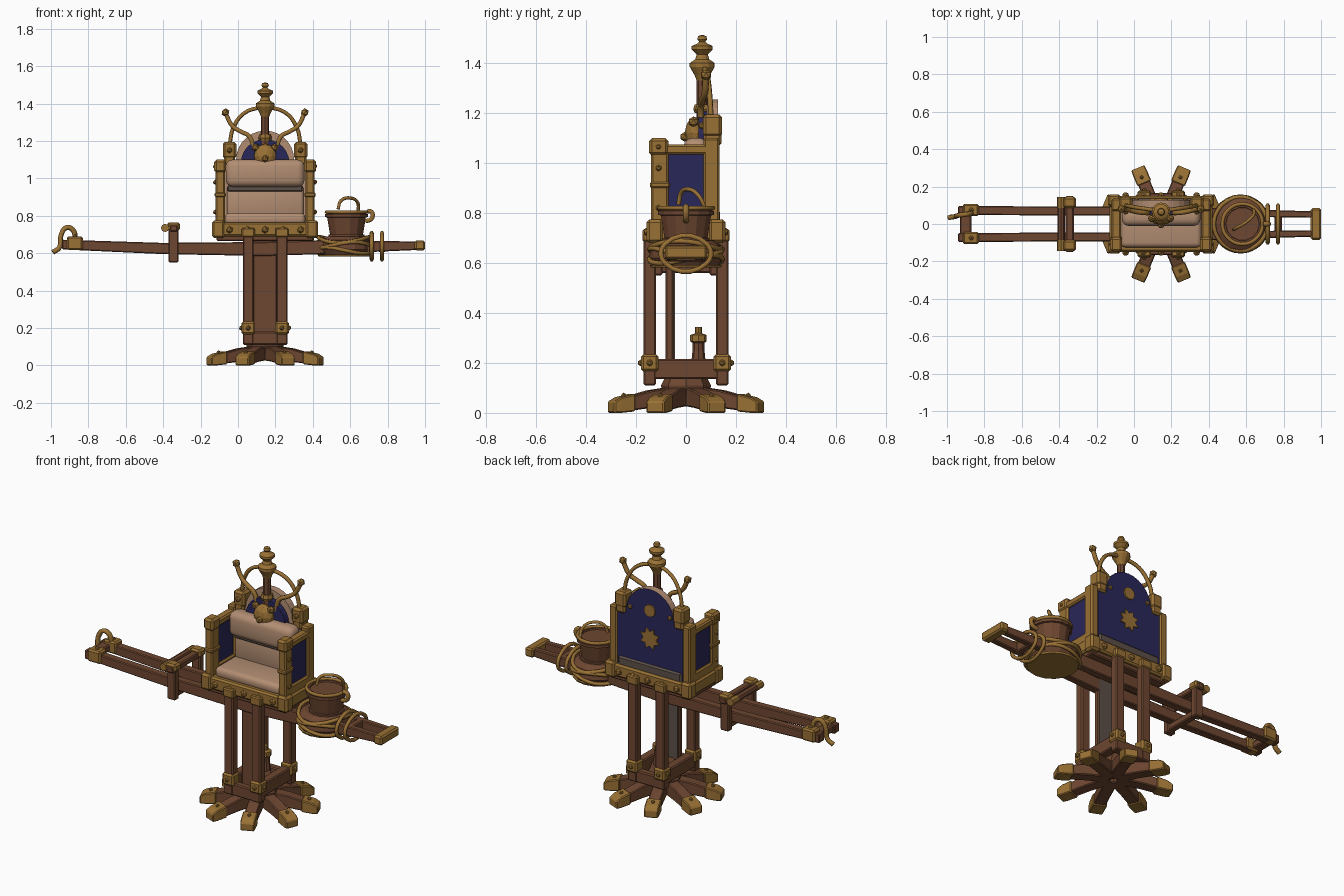
import bpy, bmesh
from math import sin, cos, pi, radians
from mathutils import Vector, Matrix

if "Cube" in bpy.data.objects:
    bpy.data.objects.remove(bpy.data.objects["Cube"])

def material(name, r, g, b):
    m = bpy.data.materials.new(name)
    m.use_nodes = True
    m.diffuse_color = (r, g, b, 1)
    m.node_tree.nodes["Principled BSDF"].inputs["Base Color"].default_value = (r, g, b, 1)
    return m

GOLD = material("aged gold", .32, .165, .035)
WOOD = material("brown wood", .155, .062, .03)
BEIGE = material("beige cushion", .45, .27, .17)
BLUE = material("navy cloth", .022, .02, .1)
GREY = material("grey brown", .11, .08, .065)
CX = .145          # centre of the chair and column
BX = .58           # centre of the bucket

def finish(name, bm, *mats, smooth=False, bevel=0, segments=1):
    bmesh.ops.recalc_face_normals(bm, faces=bm.faces)
    me = bpy.data.meshes.new(name)
    bm.to_mesh(me)
    bm.free()
    for m in mats:
        me.materials.append(m)
    ob = bpy.data.objects.new(name, me)
    bpy.context.collection.objects.link(ob)
    if bevel:
        mod = ob.modifiers.new("bevel", 'BEVEL')
        mod.width, mod.segments = bevel, segments
    if smooth:
        for p in me.polygons:
            p.use_smooth = True
    return ob

def box(name, x, y, z, mat, bevel=.006, **kw):
    """Box from three (low, high) ranges."""
    bm = bmesh.new()
    bmesh.ops.create_cube(bm, size=1)
    for v in bm.verts:
        v.co = [r[0] + (c + .5) * (r[1] - r[0]) for c, r in zip(v.co, (x, y, z))]
    return finish(name, bm, mat, bevel=bevel, **kw)

def lathe(name, profile, at, mat, sides=12, smooth=False, axis='Z'):
    """Turned shape from (radius, height) points."""
    bm = bmesh.new()
    rings = [[bm.verts.new((r * cos(2 * pi * i / sides), r * sin(2 * pi * i / sides), h))
              for i in range(sides)] for r, h in profile]
    for a, b in zip(rings, rings[1:]):
        for i in range(sides):
            j = (i + 1) % sides
            bm.faces.new((a[i], a[j], b[j], b[i]))
    bm.faces.new(rings[0][::-1])
    bm.faces.new(rings[-1])
    turn = {'Z': Matrix(), 'Y': Matrix.Rotation(radians(90), 4, 'X'),
            'X': Matrix.Rotation(radians(90), 4, 'Y')}[axis]
    bm.transform(Matrix.Translation(at) @ turn)
    return finish(name, bm, mat, smooth=smooth)

def loft(name, sections, mat, turn=0, at=(0, 0, 0)):
    """Beam along x from sections (x, y, half width, z low, z high)."""
    bm = bmesh.new()
    rings = [[bm.verts.new(p) for p in ((x, y - w, lo), (x, y + w, lo), (x, y + w, hi), (x, y - w, hi))]
             for x, y, w, lo, hi in sections]
    for a, b in zip(rings, rings[1:]):
        for i in range(4):
            bm.faces.new((a[i], a[(i + 1) % 4], b[(i + 1) % 4], b[i]))
    bm.faces.new(rings[0])
    bm.faces.new(rings[-1])
    bm.transform(Matrix.Translation(at) @ Matrix.Rotation(turn, 4, 'Z'))
    return finish(name, bm, mat, bevel=.005)

def tube(name, points, radius, mat, closed=False):
    cu = bpy.data.curves.new(name, 'CURVE')
    cu.dimensions, cu.bevel_depth, cu.bevel_resolution = '3D', radius, 1
    cu.resolution_u, cu.use_fill_caps = 5, True
    sp = cu.splines.new('BEZIER')
    sp.bezier_points.add(len(points) - 1)
    sp.use_cyclic_u = closed
    for bp, p in zip(sp.bezier_points, points):
        bp.co = p
        bp.handle_left_type = bp.handle_right_type = 'AUTO'
    cu.materials.append(mat)
    ob = bpy.data.objects.new(name, cu)
    bpy.context.collection.objects.link(ob)

def slab(name, outline, y0, y1, *mats, rule=None):
    """Upright plate from an (x, z) outline between two depths."""
    bm = bmesh.new()
    f = bm.faces.new([bm.verts.new((x, y0, z)) for x, z in outline])
    new = bmesh.ops.extrude_face_region(bm, geom=[f])["geom"]
    for v in new:
        if isinstance(v, bmesh.types.BMVert):
            v.co.y = y1
    bmesh.ops.recalc_face_normals(bm, faces=bm.faces)
    for f in bm.faces:
        f.material_index = rule(f.normal) if rule else 0
    return finish(name, bm, *mats)

def arc(x, z, r, a0, a1, n):
    return [(x + r * cos(radians(a0 + (a1 - a0) * i / n)), z + r * sin(radians(a0 + (a1 - a0) * i / n)))
            for i in range(n + 1)]

def stud(name, at, r=.014):
    bm = bmesh.new()
    bmesh.ops.create_icosphere(bm, subdivisions=1, radius=r, matrix=Matrix.Translation(at))
    finish(name, bm, GOLD)

# Eight spread feet and hub
for i in range(8):
    a = radians(22.5 + 45 * i)
    loft("foot_beam", [(.02, 0, .035, .03, .11), (.16, 0, .034, .02, .09), (.29, 0, .034, .004, .055)],
         WOOD, a, (CX, 0, 0))
    loft("foot_cap", [(.235, 0, .04, .006, .076), (.295, 0, .04, 0, .062), (.325, 0, .038, 0, .045)],
         GOLD, a, (CX, 0, 0))
    stud("foot_stud", (CX + .27 * cos(a), .27 * sin(a), .07), .011)
lathe("hub", [(.09, .05), (.1, .11), (.075, .16), (.06, .2)], (CX, 0, 0), WOOD, 8)
lathe("hub_finial", [(.03, .19), (.024, .25), (.024, .28), (.03, .285), (.03, .31), (.012, .32), (.01, .34)],
      (CX, .05, 0), WOOD, 8)
lathe("hub_finial_cap", [(.033, .285), (.033, .312), (.014, .318), (.014, .343)], (CX, .05, 0), GOLD, 8)

# Four column posts with gold collars
for sx in (-1, 1):
    for sy in (-1, 1):
        px, py = CX + sx * .09, sy * .145
        box("column_post", (px - .029, px + .029), (py - .025, py + .025), (.11, .73), WOOD)
        box("post_collar", (px - .037, px + .037), (py - .035, py + .035), (.165, .235), GOLD, .01)
        stud("collar_stud", (px, py + sy * .035, .2))
        stud("collar_stud", (px + sx * .037, py, .2))
        box("post_head", (px - .035, px + .035), (py - .03, py + .03), (.685, .735), GOLD)
    box("lower_tie", (CX + sx * .09 - .027, CX + sx * .09 + .027), (-.13, .13), (.135, .215), WOOD)
for sy in (-1, 1):
    box("cross_tie", (CX - .09, CX + .09), (sy * .145 - .022, sy * .145 + .022), (.11, .18), WOOD)
box("centre_plank", (CX - .065, CX + .065), (-.082, -.05), (.14, .68), WOOD)
box("plank_backing", (CX - .06, CX + .06), (-.05, -.044), (.14, .68), GREY, 0)

# Twin rails of the long beam, with end blocks
for s in (-1, 1):
    loft("rail", [(-.94, s * .072, .024, .62, .672), (-.4, s * .07, .024, .595, .655), (.14, s * .07, .024, .585, .66),
                  (.45, s * .062, .022, .595, .67), (.98, s * .05, .017, .618, .662)], WOOD)
    box("left_end_block", (-.915, -.83), (s * .075 - .033, s * .075 + .033), (.617, .69), GOLD, .009)
    stud("block_stud", (-.87, s * .075, .69))
box("left_cross_bar", (-.93, -.87), (-.08, .08), (.628, .668), WOOD)
box("right_end_block", (.945, 1), (-.085, .085), (.615, .668), GOLD, .009)
box("right_cross_bar", (.75, .79), (-.07, .07), (.605, .665), WOOD)
tube("end_hook", [(-.87, .06, .67), (-.88, .055, .72), (-.915, .05, .737), (-.945, .045, .7),
                  (-.955, .04, .63), (-.99, .035, .605)], .014, GOLD)

# Clamp straddling the beam
for s in (-1, 1):
    box("clamp_upright", (-.372, -.318), (s * .115 - .02, s * .115 + .02), (.55, .76), WOOD)
    box("clamp_cap", (-.378, -.31), (s * .115 - .03, s * .115 + .03), (.72, .765), GOLD, .01)
    lathe("clamp_pin", [(.022, -.03), (.022, .03)], (-.39, s * .115, .735), GOLD, 8, axis='Y')
box("clamp_lower_bar", (-.365, -.325), (-.12, .12), (.56, .6), WOOD)
lathe("clamp_roller", [(.02, -.14), (.02, .14)], (-.39, 0, .735), WOOD, 8, axis='Y')
box("clamp_top_bar", (-.365, -.322), (-.15, .15), (.715, .75), WOOD)

# Seat frame
box("seat_deck", (CX - .26, CX + .26), (-.13, .13), (.665, .72), WOOD)
for s in (-1, 1):
    box("frame_long_rail", (CX - .265, CX + .265), (s * .125 - .025, s * .125 + .025), (.69, .765), GOLD, .01)
    box("frame_side_rail", (CX + s * .25 - .025, CX + s * .25 + .025), (-.13, .13), (.69, .765), GOLD, .01)
    for k in range(-2, 3):
        stud("frame_stud", (CX + k * .095, s * .152, .725), .02)
    for t in (-1, 1):
        box("frame_corner", (CX + s * .25 - .034, CX + s * .25 + .034), (t * .125 - .034, t * .125 + .034),
            (.68, .775), GOLD, .012)
box("seat_cushion", (CX - .215, CX + .215), (-.125, .1), (.75, .815), BEIGE, .025, segments=3, smooth=True)
box("cushion_spill", (CX - .21, CX + .21), (.1, .137), (.75, .815), GREY, .012)

# Side arms with cloth panels
for s in (-1, 1):
    ax = CX + s * .24
    xr = (ax - .025, ax + .025)
    box("arm_front_post", xr, (-.14, -.07), (.73, 1.08), GOLD, .008)
    box("arm_back_post", xr, (.07, .135), (.73, 1.1), GOLD, .008)
    box("arm_top_rail", xr, (-.1, .12), (1.035, 1.075), GOLD, .008)
    box("arm_front_cap", (ax - .032, ax + .032), (-.148, -.07), (1.03, 1.1), GOLD, .012)
    box("arm_front_band", (ax - .03, ax + .03), (-.145, -.065), (.9, .925), GOLD)
    box("arm_panel", (ax - .012, ax + .012), (-.075, .075), (.81, 1.04), BLUE, 0)
    box("arm_bottom_rail", xr, (-.1, .1), (.75, .815), GOLD, .008)
    for z in (.82, .98, 1.065):
        stud("arm_stud", (ax + s * .027, -.11, z), .013)
    # tall shoulder block and scrolling horn
    bx = CX + s * .19
    box("shoulder_post", (bx - .03, bx + .03), (.07, .142), (1.07, 1.13), GOLD, .01)
    box("shoulder_block", (bx - .036, bx + .036), (.068, .145), (1.105, 1.195), GOLD, .012)
    stud("shoulder_stud", (bx, .065, 1.15), .016)
    tube("crown_arch", [(bx, .1, 1.18), (CX + s * .17, .095, 1.27), (CX + s * .11, .085, 1.35),
                        (CX, .07, 1.385)], .011, GOLD)
    tube("horn", [(CX + s * .06, .06, 1.15), (CX + s * .085, .06, 1.225), (CX + s * .13, .065, 1.25),
                  (CX + s * .175, .075, 1.28), (CX + s * .21, .08, 1.345)], .013, GOLD)
    stud("horn_ball", (CX + s * .212, .08, 1.352), .023)

# Arched back: cloth behind, upholstery in front
outline = [(CX - .215, .76), (CX + .215, .76), (CX + .215, 1.1)] + arc(CX, 1.1, .155, 0, 180, 14) + [(CX - .215, 1.1)]
slab("chair_back", outline, .085, .128, BEIGE, BLUE, rule=lambda n: 1 if n.y > .9 else 0)
box("back_pad_lower", (CX - .205, CX + .205), (.05, .09), (.79, .96), BEIGE, .015, segments=2, smooth=True)
box("back_pad_roll", (CX - .21, CX + .21), (-.01, .09), (.955, 1.1), BEIGE, .035, segments=3, smooth=True)
box("pad_crease", (CX - .2, CX + .2), (.038, .06), (.93, .965), GREY, .005)
slab("head_panel", arc(CX, 1.08, .13, 0, 180, 12), .05, .088, BLUE)
lathe("back_disc", [(.036, -.005), (.036, .004), (.02, .008)], (CX, .132, 1.13), GOLD, 12, axis='Y')
star = [(CX + (.065 if i % 2 else .042) * cos(pi * i / 8), .965 + (.065 if i % 2 else .042) * sin(pi * i / 8))
        for i in range(16)]
slab("back_star", star, .127, .135, GOLD)
for s in (-1, 1):
    stud("back_rivet", (CX + s * .13, .13, 1.12), .014)

# Mask boss on the headrest
bm = bmesh.new()
bmesh.ops.create_icosphere(bm, subdivisions=2, radius=1,
                           matrix=Matrix.Translation((CX, .035, 1.12)) @ Matrix.Diagonal((.062, .04, .065, 1)))
finish("mask_boss", bm, GOLD)
for s in (-1, 1):
    stud("mask_ear", (CX + s * .05, .03, 1.165), .022)
stud("mask_nose", (CX, -.005, 1.105), .02)

# Centre finial
lathe("finial_post", [(.026, 1.08), (.022, 1.2), (.022, 1.36)], (CX, .065, 0), WOOD, 8)
lathe("finial_collar", [(.03, 1.2), (.036, 1.215), (.03, 1.235)], (CX, .065, 0), GOLD, 8)
lathe("finial", [(.022, 1.33), (.03, 1.35), (.05, 1.385), (.05, 1.4), (.028, 1.415), (.022, 1.435), (.042, 1.455),
                 (.042, 1.468), (.02, 1.478), (.012, 1.485), (.02, 1.495), (.016, 1.508), (.005, 1.512)],
      (CX, .065, 0), GOLD, 12)

# Bucket tray wrapped with rope
lathe("bucket_tray", [(.13, .59), (.148, .62), (.14, .67), (.11, .69)], (BX - .01, 0, 0), WOOD, 16)
lathe("tray_base", [(.14, .582), (.145, .592)], (BX - .01, 0, 0), GOLD, 16)
for k, (r, z) in enumerate(((.146, .615), (.142, .672), (.145, .643))):
    pts = [(BX - .01 + r * cos(pi * i / 6), r * sin(pi * i / 6), z + .016 * sin(pi * i / 3 + k * 2)) for i in range(12)]
    tube("rope", pts, .011, GOLD, closed=True)
for x in (.715, .77):
    tube("beam_strap", [(x, -.085, .6), (x, .085, .6), (x, .085, .675), (x, -.085, .675)], .011, GOLD, closed=True)

# Open bucket with hoops and handle
lathe("bucket", [(.085, .68), (.108, .82), (.09, .82), (.072, .71)], (BX, 0, 0), WOOD, 14)
lathe("bucket_floor", [(.072, .705), (.073, .715)], (BX, 0, 0), GREY, 14)
for r, z in ((.09, .69), (.107, .8)):
    lathe("bucket_hoop", [(r, z - .009), (r + .007, z - .007), (r + .007, z + .009), (r, z + .011)], (BX, 0, 0), WOOD, 14)
tube("bucket_rim", [(BX + .107 * cos(pi * i / 4), .107 * sin(pi * i / 4), .82) for i in range(8)], .01, GOLD, closed=True)
tube("bucket_handle", [(BX + .06, .08, .81), (BX + .06, .05, .87), (BX + .02, .01, .895),
                       (BX - .03, -.02, .88), (BX - .045, -.03, .835)], .009, GOLD)
tube("bucket_hook", [(BX + .1, 0, .77), (BX + .135, 0, .785), (BX + .135, 0, .82), (BX + .11, 0, .825)], .013, GOLD)
